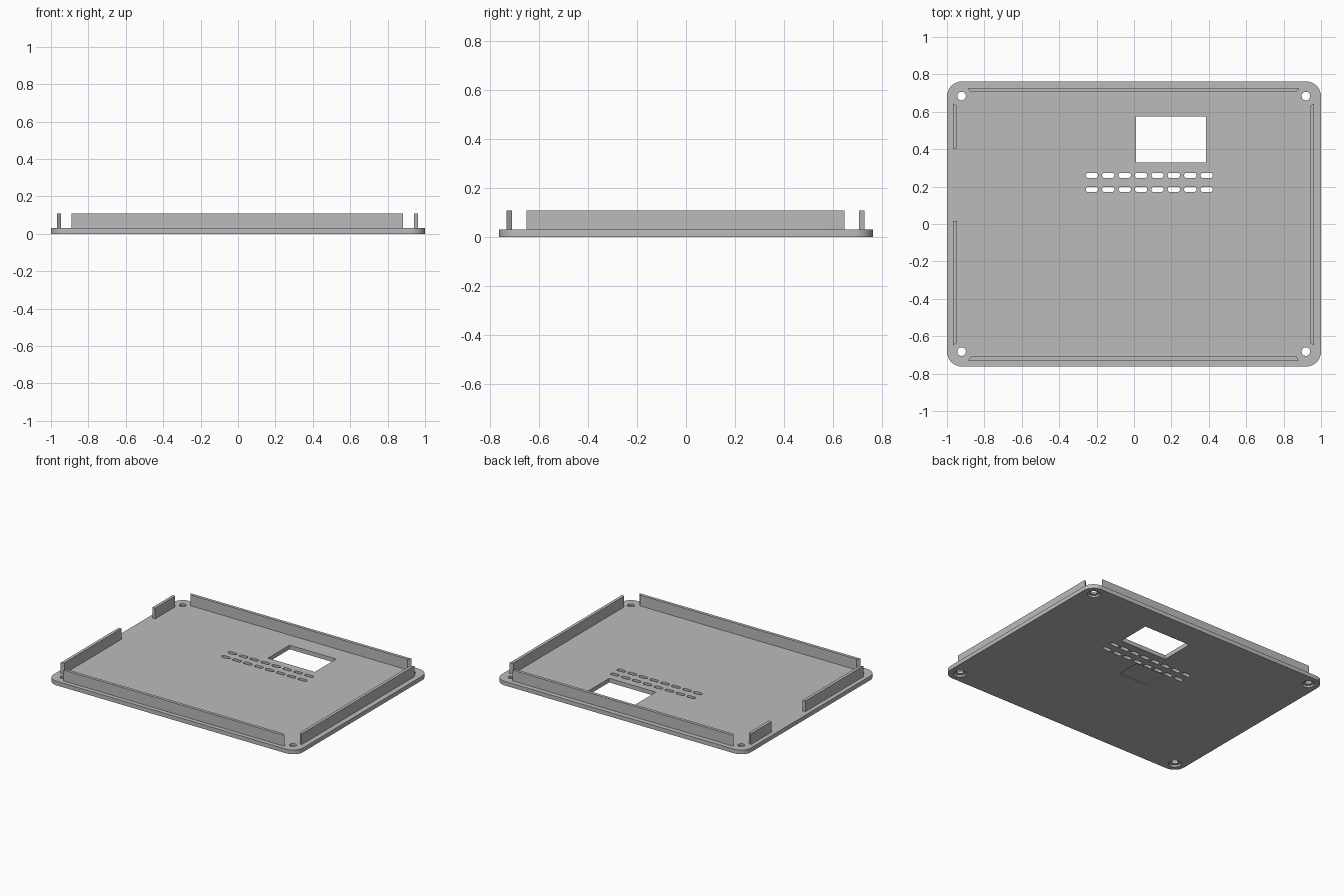
import bpy, bmesh
from math import cos, sin, pi

if "Cube" in bpy.data.objects:
    bpy.data.objects.remove(bpy.data.objects["Cube"], do_unlink=True)

PLATE_TOP, RAIL_TOP = 0.03, 0.108

grey = bpy.data.materials.new("plain grey")
grey.use_nodes = True
colour = (0.5, 0.5, 0.5, 1)
grey.diffuse_color = colour
grey.node_tree.nodes["Principled BSDF"].inputs["Base Color"].default_value = colour


def rounded(cx, cy, hx, hy, r, steps=8):
    """Outline of a rectangle with rounded corners."""
    pts = []
    for i, (sx, sy) in enumerate([(1, 1), (-1, 1), (-1, -1), (1, -1)]):
        for k in range(steps + 1):
            a = (i + k / steps) * pi / 2
            pts.append((cx + sx * (hx - r) + r * cos(a), cy + sy * (hy - r) + r * sin(a)))
    return pts


def circle(cx, cy, r, n=32):
    return [(cx + r * cos(2 * pi * k / n), cy + r * sin(2 * pi * k / n)) for k in range(n)]


def box(x0, x1, y0, y1):
    return [(x0, y0), (x1, y0), (x1, y1), (x0, y1)]


def prisms(name, outlines, z0, z1):
    """One object made of upright prisms over the given outlines."""
    bm = bmesh.new()
    for pts in outlines:
        base = bm.faces.new([bm.verts.new((x, y, z0)) for x, y in pts])
        top = bmesh.ops.extrude_face_region(bm, geom=[base])["geom"]
        bmesh.ops.translate(bm, vec=(0, 0, z1 - z0),
                            verts=[v for v in top if isinstance(v, bmesh.types.BMVert)])
    bmesh.ops.recalc_face_normals(bm, faces=bm.faces)
    mesh = bpy.data.meshes.new(name)
    bm.to_mesh(mesh)
    bm.free()
    mesh.materials.append(grey)
    obj = bpy.data.objects.new(name, mesh)
    bpy.context.collection.objects.link(obj)
    return obj


def cut(target, outlines, z0, z1):
    cutter = prisms("cutter", outlines, z0, z1)
    cutter.hide_render = True
    mod = target.modifiers.new("cut", "BOOLEAN")
    mod.operation, mod.solver, mod.object = "DIFFERENCE", "EXACT", cutter
    bpy.context.view_layer.objects.active = target
    bpy.ops.object.modifier_apply(modifier=mod.name)
    bpy.data.objects.remove(cutter, do_unlink=True)


# Base plate with rounded corners
plate = prisms("base_plate", [rounded(0, 0, 1, 0.762, 0.08)], 0, PLATE_TOP)

# Window, two rows of vent slots and screw holes, all the way through
screws = [(x, y) for x in (-0.922, 0.919) for y in (-0.682, 0.684)]
slots = [rounded(-0.225 + 0.0876 * i, y, 0.033, 0.014, 0.0135, 5)
         for i in range(8) for y in (0.185, 0.26)]
window = box(0.01, 0.385, 0.33, 0.576)
cut(plate, [window] + slots + [circle(x, y, 0.023) for x, y in screws], -0.1, 0.1)

# Counterbores for screw heads and a shallow label recess, on the underside
cut(plate, [circle(x, y, 0.042) for x, y in screws], -0.1, 0.014)
cut(plate, [box(-0.115, 0.115, -0.01, 0.165)], -0.1, 0.006)

bpy.ops.object.select_all(action="DESELECT")
plate.select_set(True)
bpy.context.view_layer.objects.active = plate
bpy.ops.object.shade_smooth_by_angle(angle=pi / 6)

# Upright rails with mitred outer ends
CX, CY, OX, OY, T = -0.003, -0.002, 0.966, 0.729, 0.022
LX, LY, MITRE = 0.886, 0.648, 0.016
for name, s in (("front_rail", -1), ("back_rail", 1)):
    yo, yi = CY + s * OY, CY + s * (OY - T)
    prisms(name, [[(CX - LX, yo), (CX + LX, yo), (CX + LX - MITRE, yi),
                   (CX - LX + MITRE, yi)]], PLATE_TOP, RAIL_TOP)


def side_rail(name, s, y0, y1, m0, m1):
    xo, xi = CX + s * OX, CX + s * (OX - T)
    prisms(name, [[(xo, y0), (xo, y1), (xi, y1 - m1), (xi, y0 + m0)]], PLATE_TOP, RAIL_TOP)


side_rail("left_rail", 1, CY - LY, CY + LY, MITRE, MITRE)
side_rail("right_rail_front", -1, CY - LY, 0.017, MITRE, 0)
side_rail("right_rail_back", -1, 0.404, CY + LY, 0, MITRE)
